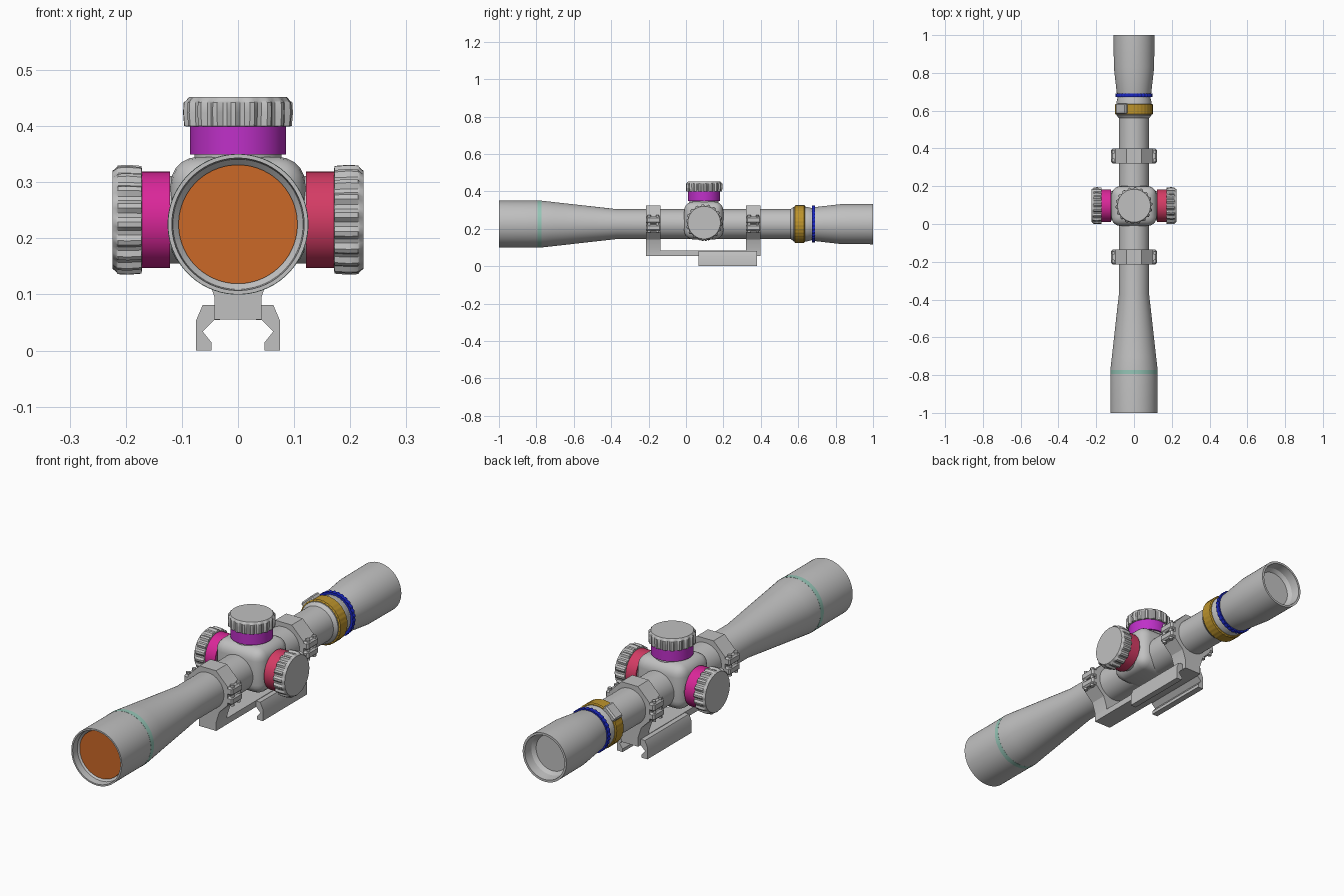
import bpy, bmesh
from math import pi, sin, cos, radians
from mathutils import Matrix, Vector

if "Cube" in bpy.data.objects:
    bpy.data.objects.remove(bpy.data.objects["Cube"])

AXIS = 0.225      # height of the optical axis
TURRET_Y = 0.097  # position of the three knobs


def material(name, rgb):
    m = bpy.data.materials.new(name)
    m.use_nodes = True
    colour = (*rgb, 1)
    m.diffuse_color = colour
    m.node_tree.nodes["Principled BSDF"].inputs["Base Color"].default_value = colour
    return m


GREY = material("grey metal", (0.53, 0.53, 0.53))
ORANGE = material("orange lens", (0.6, 0.14, 0.02))
PURPLE = material("purple", (0.52, 0.03, 0.58))
MAGENTA = material("magenta", (0.7, 0.02, 0.32))
CRIMSON = material("crimson", (0.66, 0.045, 0.13))
GOLD = material("gold", (0.5, 0.29, 0.025))
BLUE = material("blue", (0.01, 0.02, 0.55))
TEAL = material("pale teal", (0.3, 0.56, 0.47))


def finish(name, bm, mat, matrix=Matrix(), angle=30):
    bmesh.ops.recalc_face_normals(bm, faces=bm.faces)
    mesh = bpy.data.meshes.new(name)
    bm.to_mesh(mesh)
    bm.free()
    mesh.transform(matrix)
    mesh.materials.append(mat)
    obj = bpy.data.objects.new(name, mesh)
    bpy.context.collection.objects.link(obj)
    bpy.ops.object.select_all(action="DESELECT")
    obj.select_set(True)
    bpy.context.view_layer.objects.active = obj
    bpy.ops.object.shade_smooth_by_angle(angle=radians(angle))
    return obj


def turned(name, profile, mat, matrix, segs=64):
    """Revolve (position, radius, optional flute depth) rows round local z."""
    bm = bmesh.new()
    rings = []
    for t, r, *flute in profile:
        depth = flute[0] if flute else 0
        ring = []
        for i in range(segs):
            a = (i + 0.5) * 2 * pi / segs
            rad = r - depth * (i % 4 > 1)
            ring.append(bm.verts.new((rad * cos(a), rad * sin(a), t)))
        rings.append(ring)
    for a, b in zip(rings, rings[1:]):
        for i in range(segs):
            j = (i + 1) % segs
            bm.faces.new((a[i], a[j], b[j], b[i]))
    bm.faces.new(rings[0])
    bm.faces.new(rings[-1])
    return finish(name, bm, mat, matrix)


def block(name, low, high, mat=GREY, bevel=0.0, segs=1, matrix=Matrix()):
    low, high = Vector(low), Vector(high)
    bm = bmesh.new()
    bmesh.ops.create_cube(bm, size=1)
    for v in bm.verts:
        v.co = (low + high) / 2 + v.co * (high - low)
    if bevel:
        bmesh.ops.bevel(bm, geom=bm.edges[:], offset=bevel, segments=segs,
                        profile=0.5, affect="EDGES")
    return finish(name, bm, mat, matrix)


def extruded(name, points, y0, y1, mat=GREY):
    """Extrude an (x, z) outline along y."""
    bm = bmesh.new()
    face = bm.faces.new([bm.verts.new((x, y0, z)) for x, z in points])
    new = bmesh.ops.extrude_face_region(bm, geom=[face])["geom"]
    bmesh.ops.translate(bm, vec=(0, y1 - y0, 0),
                        verts=[v for v in new if isinstance(v, bmesh.types.BMVert)])
    return finish(name, bm, mat)


ALONG = Matrix.Translation((0, 0, AXIS)) @ Matrix.Rotation(-pi / 2, 4, "X")

# Main tube with hollow objective bell and eyepiece
turned("scope_body", [
    (-0.96, 0.106), (-0.97, 0.116), (-1, 0.118), (-1, 0.125), (-0.77, 0.125),
    (-0.7, 0.117), (-0.37, 0.08), (0.56, 0.08), (0.575, 0.092), (0.65, 0.092),
    (0.67, 0.086), (0.69, 0.091), (0.83, 0.107), (1, 0.108), (1, 0.098),
    (0.96, 0.093), (0.945, 0.08)], GREY, ALONG)
turned("objective_lens", [(-0.967, 0.106), (-0.958, 0.106)], ORANGE, ALONG)
turned("objective_band", [(-0.795, 0.1256), (-0.773, 0.1256)], TEAL, ALONG)

# Zoom ring, its lever and the focus ring
turned("zoom_ring", [(0.58, 0.095), (0.583, 0.1, 0.001), (0.632, 0.1, 0.001),
                     (0.636, 0.095)], GOLD, ALONG, 120)
turned("focus_ring", [(0.673, 0.099, 0.003), (0.691, 0.099, 0.003)], BLUE, ALONG, 120)
block("zoom_lever", (-0.036, 0.582, 0.07), (0.036, 0.638, 0.11), GREY, 0.006, 1,
      Matrix.Translation((0, 0, AXIS)) @ Matrix.Rotation(radians(-42), 4, "Y"))

# Turret housing
block("turret_housing", (-0.12, -0.01, 0.143), (0.12, 0.2, 0.345), GREY, 0.048, 5)


# Adjustment knobs: neck, coloured drum and fluted cap
def knob(side, mat, matrix):
    turned(side + "_knob_neck", [(-0.03, 0.078), (0.003, 0.078)], GREY, matrix)
    turned(side + "_knob_drum", [(0, 0.086), (0.052, 0.086)], mat, matrix)
    turned(side + "_knob_cap", [
        (0.05, 0.088), (0.051, 0.096, 0.007), (0.075, 0.098, 0.008),
        (0.093, 0.097, 0.007), (0.096, 0.093, 0.003), (0.103, 0.087)],
        GREY, matrix, 72)


knob("top", PURPLE, Matrix.Translation((0, TURRET_Y, 0.349)))
for side, sign, mat in (("left", 1, CRIMSON), ("right", -1, MAGENTA)):
    knob(side, mat, Matrix.Translation((sign * 0.121, TURRET_Y, 0.233))
         @ Matrix.Rotation(sign * pi / 2, 4, "Y"))

# Mounting rings with clamp flanges, screws and stems
for label, y in (("front", -0.175), ("rear", 0.36)):
    y0, y1 = y - 0.039, y + 0.039
    turned(label + "_mount_ring", [(y0, 0.107), (y1, 0.107)], GREY, ALONG, 8)
    extruded(label + "_mount_stem", [(-0.042, 0.055), (0.042, 0.055), (0.042, 0.095),
             (0.06, 0.15), (-0.06, 0.15), (-0.042, 0.095)], y0, y1)
    for side, s in (("left", 1), ("right", -1)):
        for part, z0, z1 in (("lower", 0.188, 0.222), ("upper", 0.229, 0.265)):
            block(f"{label}_{side}_{part}_flange",
                  (min(s * 0.08, s * 0.121), y0, z0),
                  (max(s * 0.08, s * 0.121), y1, z1), GREY, 0.007)
        for n, dy in enumerate((-0.022, 0.022)):
            turned(f"{label}_{side}_screw_{n + 1}", [(0.18, 0.009), (0.273, 0.009)],
                   GREY, Matrix.Translation((s * 0.109, y + dy, 0)), 12)

# Base bar and rail clamp jaws
block("base_bar", (-0.042, -0.214, 0.055), (0.042, 0.399, 0.083))
JAW = [(0.03, 0.081), (0.063, 0.081), (0.075, 0.053), (0.075, 0), (0.047, 0),
       (0.047, 0.014), (0.063, 0.034), (0.043, 0.054), (0.03, 0.055)]
for side, s in (("left", 1), ("right", -1)):
    extruded(side + "_rail_jaw", [(s * x, z) for x, z in JAW], 0.068, 0.38)
